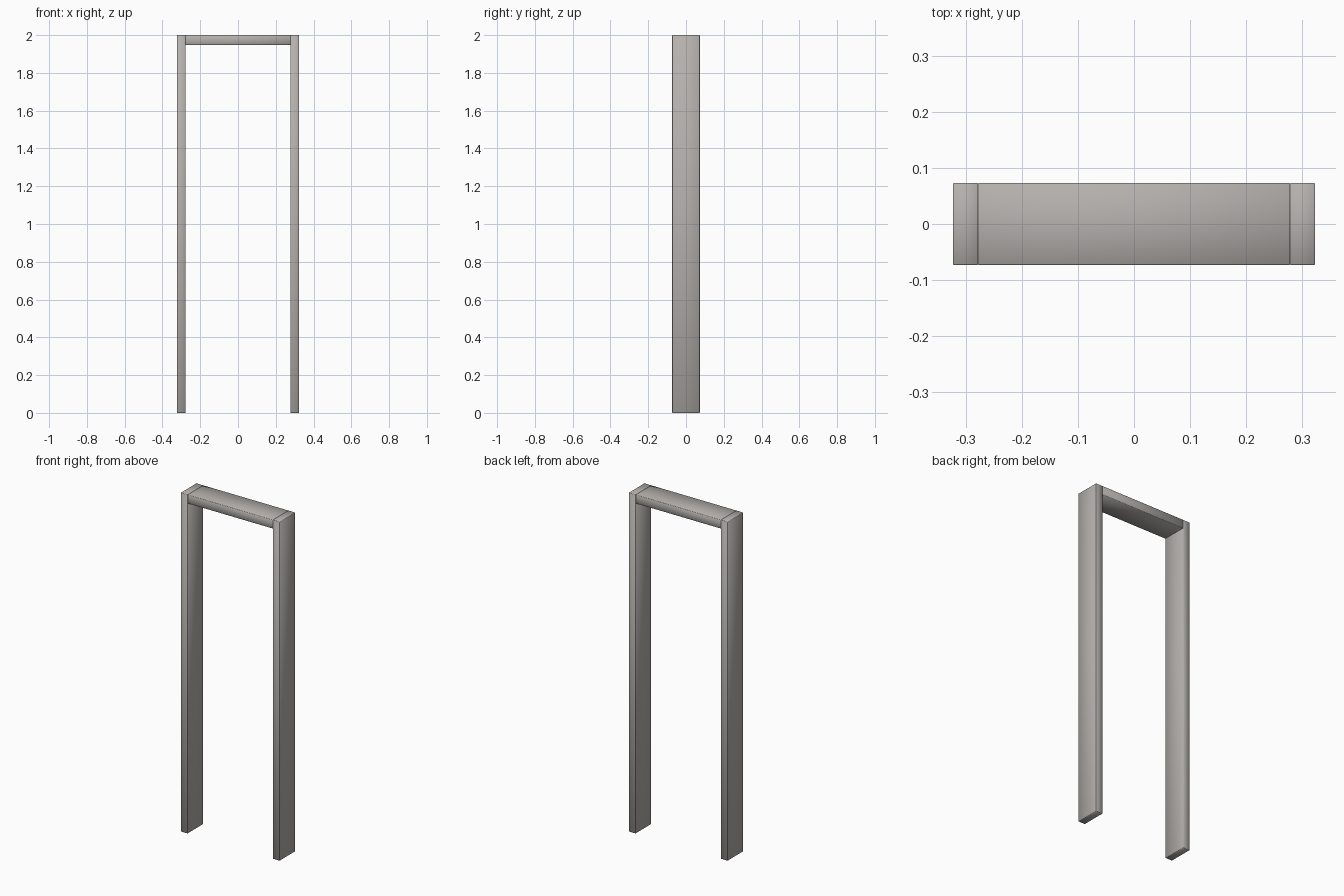
import bpy

if "Cube" in bpy.data.objects:
    bpy.data.objects.remove(bpy.data.objects["Cube"])

HALF_WIDTH = 0.323   # outer half width of the frame
INNER = 0.278        # half width of the opening
HALF_DEPTH = 0.073
HEIGHT = 2.0
HEADER_BOTTOM = 1.948

wood = bpy.data.materials.new("dark_grey_wood")
wood.diffuse_color = (0.46, 0.44, 0.42, 1)
wood.use_nodes = True
wood.node_tree.nodes["Principled BSDF"].inputs["Base Color"].default_value = wood.diffuse_color


def box(name, x0, x1, z0, z1):
    """Full-depth board with softly eased, smooth-shaded edges."""
    bpy.ops.mesh.primitive_cube_add(size=1, location=((x0 + x1) / 2, 0, (z0 + z1) / 2))
    board = bpy.context.object
    board.name = name
    board.scale = (x1 - x0, 2 * HALF_DEPTH, z1 - z0)
    bpy.ops.object.transform_apply(location=False, rotation=False, scale=True)
    bevel = board.modifiers.new("eased_edges", 'BEVEL')
    bevel.width = 0.0015
    bevel.segments = 1
    board.data.materials.append(wood)
    bpy.ops.object.shade_smooth()
    return board


# Side jambs, full height
box("left_jamb", -HALF_WIDTH, -INNER, 0, HEIGHT)
box("right_jamb", INNER, HALF_WIDTH, 0, HEIGHT)

# Header fitted between the jambs
box("header", -INNER, INNER, HEADER_BOTTOM, HEIGHT)
